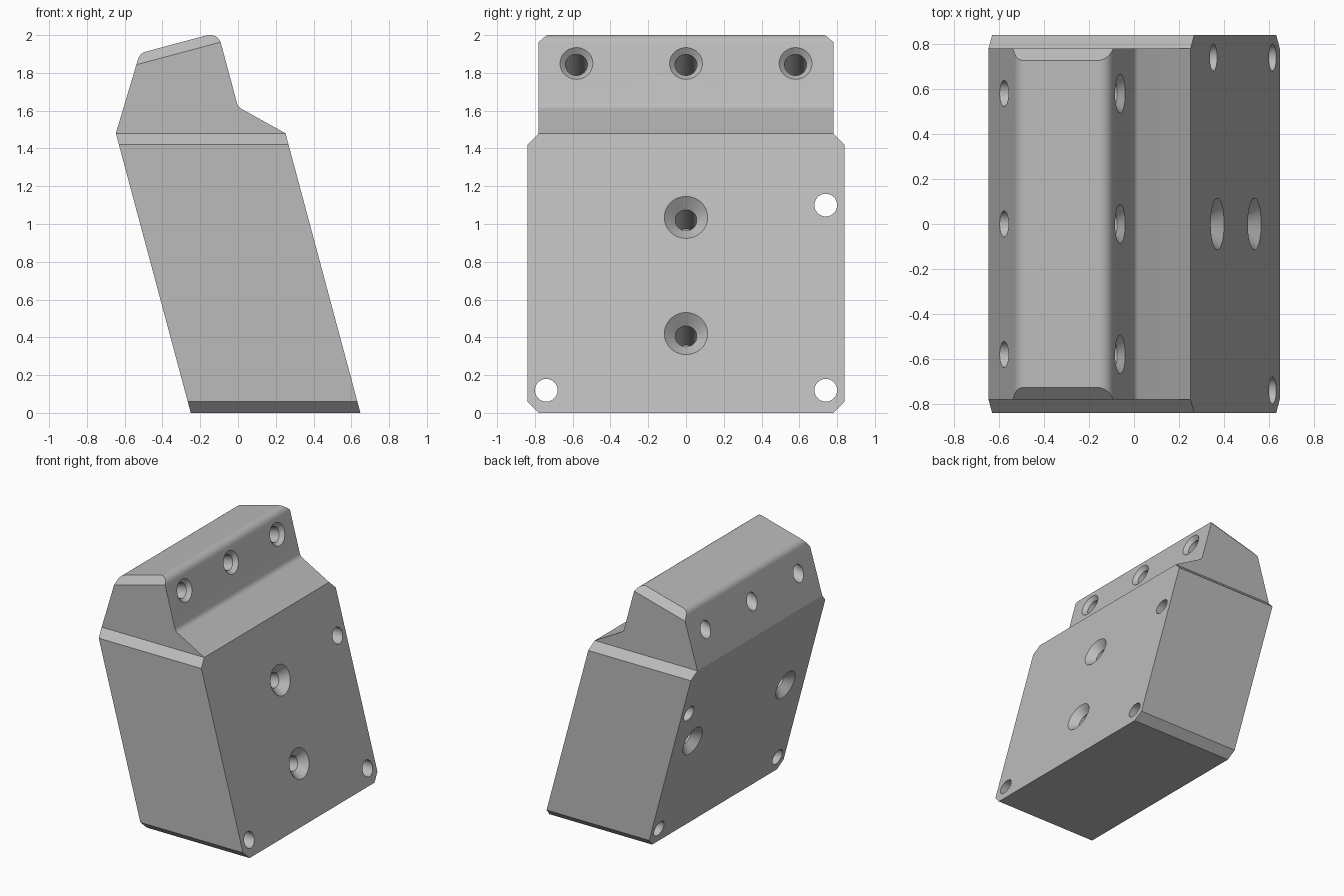
import bpy, bmesh, math
from mathutils import Vector

if "Cube" in bpy.data.objects:
    bpy.data.objects.remove(bpy.data.objects["Cube"])

T = math.tan(math.radians(15))
C, S = math.cos(math.radians(15)), math.sin(math.radians(15))
TOP, HW, HEAD, CH = 1.48, 0.84, 0.78, 0.06   # shoulder height, half widths, chamfer
XR, XL = 0.648, -0.25                        # base edges of the leaning sides

mat = bpy.data.materials.new("plain grey")
mat.diffuse_color = (0.5, 0.5, 0.5, 1)
mat.use_nodes = True
mat.node_tree.nodes["Principled BSDF"].inputs["Base Color"].default_value = mat.diffuse_color


def fillet(a, p, b, r, n=8):
    """Round corner p between a and b with an arc of radius r."""
    a, p, b = Vector(a), Vector(p), Vector(b)
    u, v = (a - p).normalized(), (b - p).normalized()
    half = u.angle(v) / 2
    c = p + (u + v).normalized() * (r / math.sin(half))
    s, e = p + u * r / math.tan(half) - c, p + v * r / math.tan(half) - c
    pts = []
    for i in range(n + 1):
        d = s.lerp(e, i / n).normalized() * r
        pts.append(tuple(c + d))
    return pts


def prism(bm, ring_a, ring_b):
    """Close two matching rings into a solid."""
    va, vb = [bm.verts.new(p) for p in ring_a], [bm.verts.new(p) for p in ring_b]
    n = len(va)
    for i in range(n):
        bm.faces.new((va[i], va[(i + 1) % n], vb[(i + 1) % n], vb[i]))
    bm.faces.new(va)
    bm.faces.new(vb)


def finish(bm, name):
    bmesh.ops.recalc_face_normals(bm, faces=bm.faces[:])
    me = bpy.data.meshes.new(name)
    bm.to_mesh(me)
    bm.free()
    ob = bpy.data.objects.new(name, me)
    bpy.context.collection.objects.link(ob)
    me.materials.append(mat)
    return ob


# Head: rounded profile along y, top end edges chamfered
shoulder_l, shoulder_r = (XL - TOP * T, TOP), (XR - TOP * T, TOP)
left_top, right_top, notch = (-0.52, 1.904), (-0.106, 2.015), (0.0, 1.62)
profile = [shoulder_l]
profile += fillet(shoulder_l, left_top, right_top, 0.06)
profile += fillet(left_top, right_top, notch, 0.06)
profile += fillet(right_top, notch, shoulder_r, 0.05, 6)
profile += [shoulder_r]
bm = bmesh.new()
prism(bm, [(x, -HEAD, z) for x, z in profile], [(x, HEAD, z) for x, z in profile])
up = Vector((-S, 0, C))
for s in (-1, 1):
    co = Vector((left_top[0], s * HEAD, left_top[1])) - up * 0.054
    cut = bmesh.ops.bisect_plane(bm, geom=bm.verts[:] + bm.edges[:] + bm.faces[:],
                                 plane_co=co, plane_no=up + Vector((0, s, 0)),
                                 clear_outer=True)
    edges = [g for g in cut["geom_cut"] if isinstance(g, bmesh.types.BMEdge)]
    bmesh.ops.contextual_create(bm, geom=edges)

# Body: chamfered outline swept sideways with a 15 degree lean
outline = [(-HEAD, 0), (HEAD, 0), (HW, CH), (HW, TOP - CH),
           (HEAD, TOP), (-HEAD, TOP), (-HW, TOP - CH), (-HW, CH)]
prism(bm, [(XL - z * T, y, z) for y, z in outline],
      [(XR - z * T, y, z) for y, z in outline])

# Join head and body, dropping the inner faces
inner = [f for f in bm.faces if all(abs(v.co.z - TOP) < 1e-4 for v in f.verts)]
bmesh.ops.delete(bm, geom=inner, context='FACES_ONLY')
bmesh.ops.remove_doubles(bm, verts=bm.verts[:], dist=1e-4)
block = finish(bm, "leaning_block")

# Hole cutters
holes = bmesh.new()


def bore(start, axis, steps, n=48):
    """Turned cutter: steps are (depth, radius) along the axis."""
    axis, start = Vector(axis).normalized(), Vector(start)
    u = Vector((0, 1, 0))
    w = axis.cross(u)
    rings = []
    for d, r in steps:
        rings.append([holes.verts.new(start + axis * d + r * (
            u * math.cos(2 * math.pi * i / n) + w * math.sin(2 * math.pi * i / n)))
            for i in range(n)])
    for a, b in zip(rings, rings[1:]):
        for i in range(n):
            holes.faces.new((a[i], a[(i + 1) % n], b[(i + 1) % n], b[i]))
    holes.faces.new(rings[0])
    holes.faces.new(rings[-1])


sink = [(-0.03, 0.145), (0.058, 0.057), (0.45, 0.057)]
for z in (1.035, 0.42):                      # countersunk holes, right side
    bore((XR - z * T, 0, z), (-C, 0, -S), sink)
for y in (-0.58, 0.58):                      # countersunk holes, left side
    bore((XL - 0.8 * T, y, 0.8), (C, 0, S), sink)
for y in (-0.58, 0, 0.58):                   # through holes in the head
    bore((-0.0616, y, 1.85), (-C, 0, -S), [(-0.03, 0.117), (0.029, 0.058), (0.75, 0.058)])
for y, z in ((0.74, 1.10), (0.74, 0.12), (-0.74, 0.12)):   # level pin holes
    bore((1.0, y, z), (-1, 0, 0), [(0, 0.06), (2, 0.06)])
cutter = finish(holes, "hole_cutter")
cutter.hide_render = True

mod = block.modifiers.new("holes", 'BOOLEAN')
mod.operation, mod.solver, mod.object = 'DIFFERENCE', 'EXACT', cutter
bpy.context.view_layer.objects.active = block
block.select_set(True)
bpy.ops.object.modifier_apply(modifier=mod.name)
bpy.data.objects.remove(cutter)
bpy.ops.object.shade_smooth_by_angle(angle=math.radians(25))
